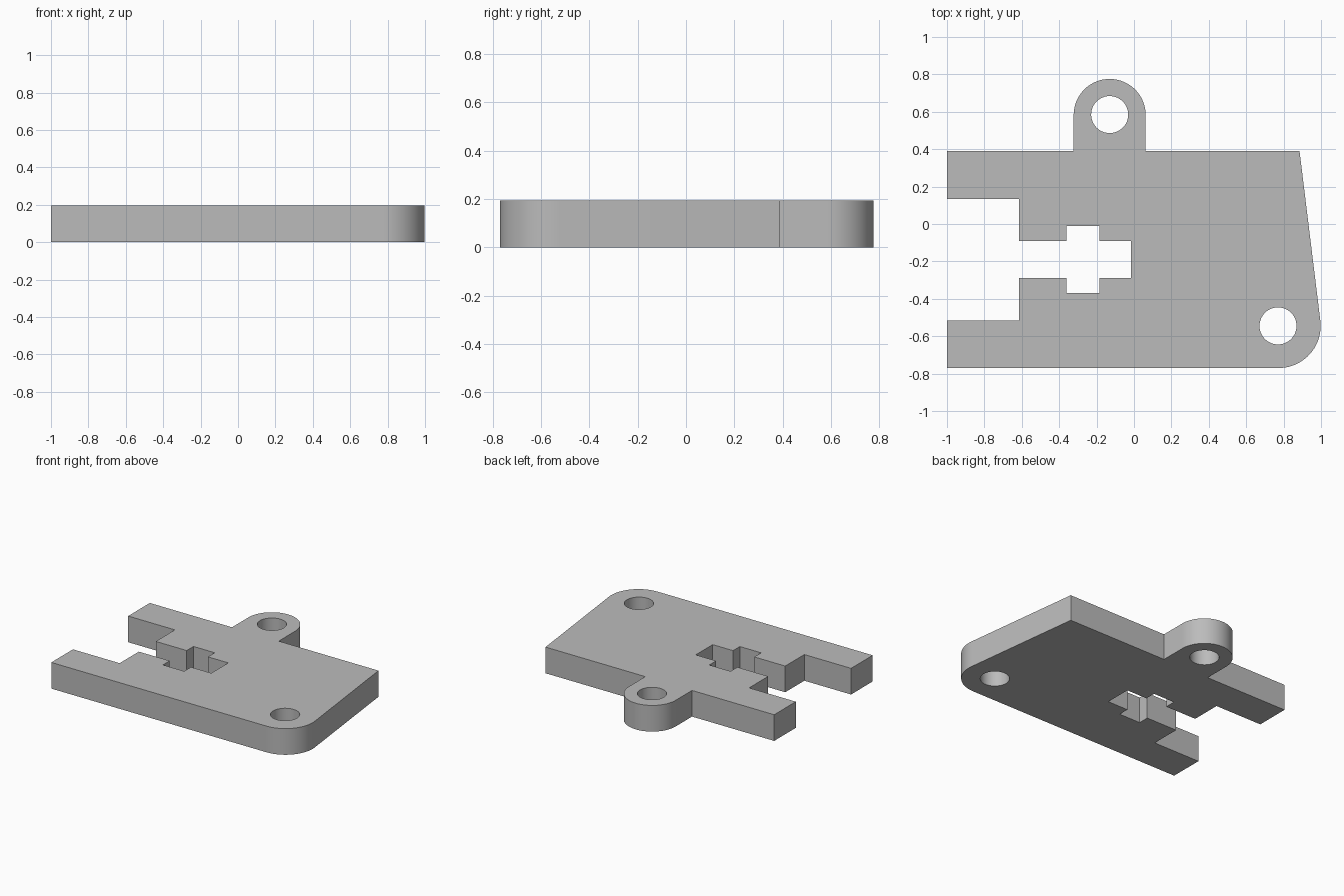
import bpy, bmesh
from math import sin, cos, radians

cube = bpy.data.objects.get("Cube")
if cube:
    bpy.data.objects.remove(cube, do_unlink=True)

THICKNESS = 0.195


def arc(cx, cy, radius, start, end, steps):
    """Points along an arc, angles in degrees."""
    angles = [radians(start + (end - start) * i / steps) for i in range(steps + 1)]
    return [(cx + radius * cos(a), cy + radius * sin(a)) for a in angles]


def circle(cx, cy, radius):
    return arc(cx, cy, radius, 0, 360, 48)[:-1]


# Outer outline, counter-clockwise: lower edge, rounded corner, slanted side, lug
outline = [(-1, -0.77)]
outline += arc(0.773, -0.545, 0.225, -90, 7, 20)
outline += [(0.885, 0.39), (0.0625, 0.39)]
outline += arc(-0.13, 0.583, 0.1925, 0, 180, 32)
outline += [(-0.3225, 0.39), (-1, 0.39)]

# Stepped slot with cross-shaped end, mirrored about its own centre line
SLOT_Y = -0.19
half_slot = [(-1, 0.325), (-0.615, 0.325), (-0.615, 0.1), (-0.36, 0.1),
             (-0.36, 0.18), (-0.185, 0.18), (-0.185, 0.1), (-0.017, 0.1)]
outline += [(x, SLOT_Y + d) for x, d in half_slot]
outline += [(x, SLOT_Y - d) for x, d in reversed(half_slot)]

# Filled, extruded profile with the two bolt holes
curve = bpy.data.curves.new("plate_profile", "CURVE")
curve.dimensions = "2D"
curve.fill_mode = "BOTH"
curve.extrude = THICKNESS / 2
for points in (outline, circle(-0.13, 0.585, 0.099), circle(0.77, -0.545, 0.099)):
    spline = curve.splines.new("POLY")
    spline.points.add(len(points) - 1)
    for p, (x, y) in zip(spline.points, points):
        p.co = (x, y, 0, 1)
    spline.use_cyclic_u = True

profile = bpy.data.objects.new("plate_profile", curve)
bpy.context.collection.objects.link(profile)
bpy.context.view_layer.update()
evaluated = profile.evaluated_get(bpy.context.evaluated_depsgraph_get())
mesh = bpy.data.meshes.new_from_object(evaluated)
bpy.data.objects.remove(profile, do_unlink=True)

# Weld caps to walls and merge the flat caps into clean faces
bm = bmesh.new()
bm.from_mesh(mesh)
bmesh.ops.remove_doubles(bm, verts=bm.verts, dist=0.0001)
bmesh.ops.recalc_face_normals(bm, faces=bm.faces)
bmesh.ops.translate(bm, verts=bm.verts, vec=(0, 0, THICKNESS / 2))
bm.to_mesh(mesh)
bm.free()

# Plain grey finish
grey = bpy.data.materials.new("plain_grey")
grey.use_nodes = True
colour = (0.5, 0.5, 0.5, 1)
grey.diffuse_color = colour
grey.node_tree.nodes["Principled BSDF"].inputs["Base Color"].default_value = colour
mesh.materials.clear()
mesh.materials.append(grey)

plate = bpy.data.objects.new("mounting_plate", mesh)
bpy.context.collection.objects.link(plate)
bpy.ops.object.select_all(action="DESELECT")
plate.select_set(True)
bpy.context.view_layer.objects.active = plate
bpy.ops.object.shade_smooth_by_angle(angle=radians(30))
